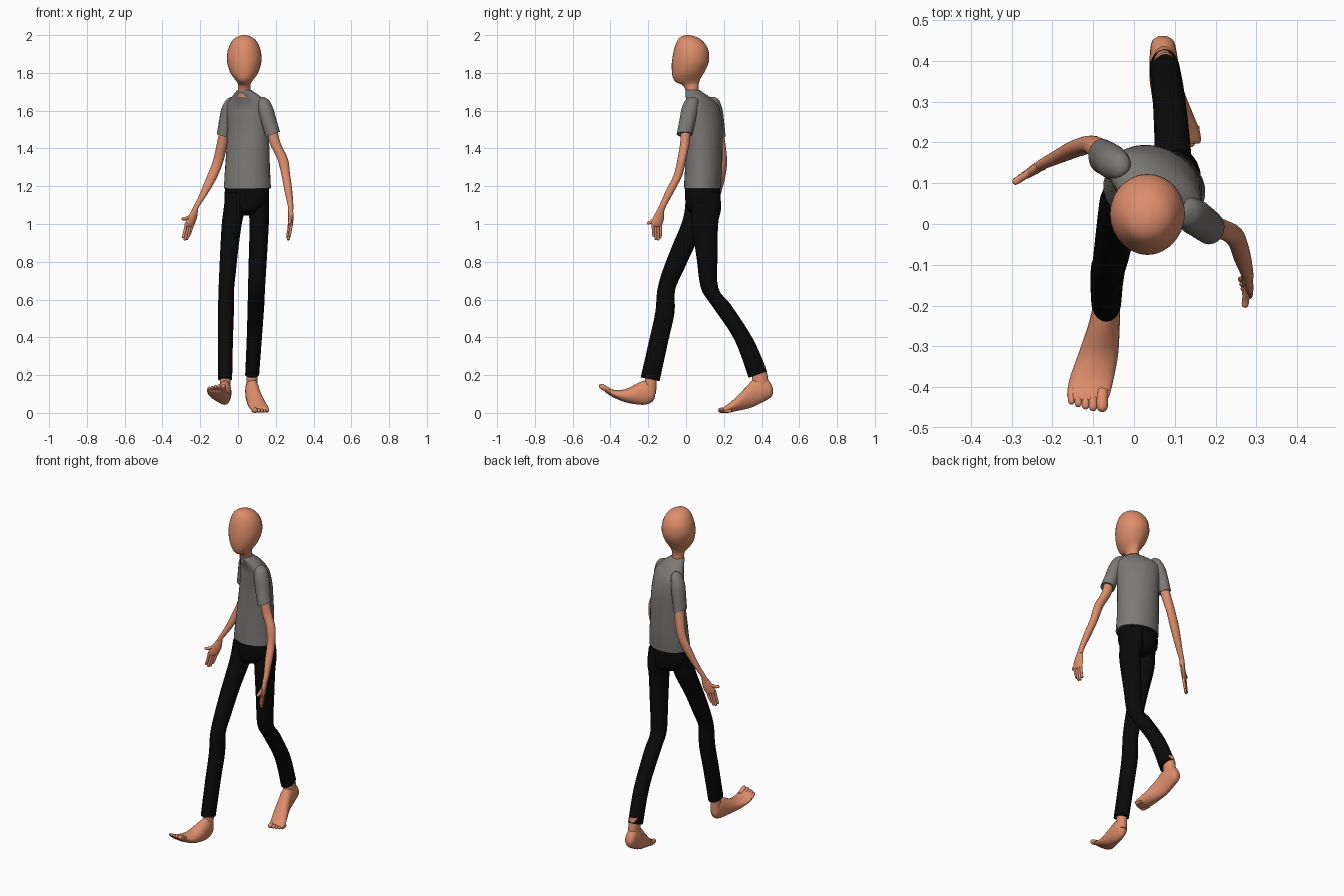
import bpy, bmesh, math
from mathutils import Vector as V


def material(name, rgb):
    m = bpy.data.materials.new(name)
    m.diffuse_color = (*rgb, 1)
    return m


SKIN = material("skin", (0.72, 0.265, 0.145))
GREY = material("grey cloth", (0.20, 0.19, 0.18))
BLACK = material("black cloth", (0.003, 0.003, 0.003))


def flat(x, y, z, rx, ry, rot=0, sx=0, sy=0):
    """Elliptical slice across z, turned by rot degrees, with optional slopes."""
    c, s = math.cos(math.radians(rot)), math.sin(math.radians(rot))
    u, v = V((rx * c, rx * s, 0)), V((-ry * s, ry * c, 0))
    for a in (u, v):
        a.z = sx * a.x + sy * a.y
    return V((x, y, z)), u, v


def upright(x, y, bottom, top, hw):
    """Elliptical slice across y, used for the feet."""
    return V((x, y, (bottom + top) / 2)), V((hw, 0, 0)), V((0, 0, (top - bottom) / 2))


def digit(points, r):
    """Round-ended tube slices through a few points, for fingers and toes."""
    pts = [V(p) for p in points]
    d = (pts[-1] - pts[0]).normalized()
    u = d.orthogonal().normalized()
    v = d.cross(u)
    tip = pts[-1]
    out = [(p, u * r, v * r) for p in pts[:-1]]
    for back, k in ((r, 0.95), (r * 0.35, 0.7), (0, 0.15)):
        out.append((tip - d * back, u * r * k, v * r * k))
    return out


def spline(a, b, c, d, t):
    return 0.5 * (2 * b + (c - a) * t + (2 * a - 5 * b + 4 * c - d) * t * t
                  + (3 * b - a - 3 * c + d) * t ** 3)


def build(name, mat, lofts, sides=20, steps=4):
    """Skin each list of slices smoothly and collect them in one object."""
    bm = bmesh.new()
    for rings in lofts:
        n = len(rings)
        dense = []
        for i in range(n - 1):
            q = [rings[max(0, min(n - 1, i + k))] for k in (-1, 0, 1, 2)]
            for s in range(steps):
                dense.append([spline(*(r[j] for r in q), s / steps) for j in range(3)])
        dense.append(rings[-1])
        loops = []
        for c, u, v in dense:
            angles = [2 * math.pi * k / sides for k in range(sides)]
            loops.append([bm.verts.new(c + u * math.cos(a) + v * math.sin(a)) for a in angles])
        for lo, hi in zip(loops, loops[1:]):
            for k in range(sides):
                j = (k + 1) % sides
                bm.faces.new((lo[k], lo[j], hi[j], hi[k]))
        bm.faces.new(loops[0][::-1])
        bm.faces.new(loops[-1])
    bmesh.ops.recalc_face_normals(bm, faces=bm.faces)
    me = bpy.data.meshes.new(name)
    bm.to_mesh(me)
    bm.free()
    me.materials.append(mat)
    ob = bpy.data.objects.new(name, me)
    bpy.context.collection.objects.link(ob)
    bpy.ops.object.select_all(action='DESELECT')
    ob.select_set(True)
    bpy.context.view_layer.objects.active = ob
    bpy.ops.object.shade_smooth_by_angle(angle=math.radians(50))
    return ob


# Head and neck: height, front y, back y, half width
profile = [(2.0, 0.0, 0.02, 0.008), (1.992, -0.025, 0.05, 0.035), (1.972, -0.045, 0.085, 0.062),
           (1.93, -0.062, 0.115, 0.084), (1.88, -0.072, 0.123, 0.092), (1.84, -0.076, 0.115, 0.087),
           (1.80, -0.074, 0.095, 0.073), (1.77, -0.068, 0.077, 0.053), (1.75, -0.052, 0.07, 0.038),
           (1.735, -0.018, 0.066, 0.032), (1.70, 0.0, 0.066, 0.034), (1.67, 0.005, 0.075, 0.038)]
build("head_and_neck", SKIN,
      [[flat(0.033, (f + b) / 2, z, w, (b - f) / 2) for z, f, b, w in profile]], sides=28)

# Shirt body, twisting towards the shoulders
build("shirt_body", GREY, [[
    flat(0.05, 0.086, 1.188, 0.126, 0.097, -8),
    flat(0.05, 0.092, 1.28, 0.121, 0.097, -14),
    flat(0.052, 0.096, 1.38, 0.118, 0.093, -22),
    flat(0.054, 0.099, 1.50, 0.118, 0.086, -30),
    flat(0.052, 0.094, 1.58, 0.124, 0.077, -31),
    flat(0.050, 0.085, 1.63, 0.122, 0.066, -31),
    flat(0.045, 0.062, 1.672, 0.085, 0.054, -31),
    flat(0.037, 0.042, 1.698, 0.052, 0.044, -25),
    flat(0.034, 0.035, 1.71, 0.036, 0.037, -20)]], sides=28)

# Sleeves
build("left_sleeve", GREY, [[
    flat(0.125, 0.035, 1.672, 0.012, 0.012),
    flat(0.132, 0.03, 1.655, 0.032, 0.034),
    flat(0.145, 0.02, 1.61, 0.042, 0.044),
    flat(0.162, 0.008, 1.55, 0.042, 0.043),
    flat(0.184, -0.008, 1.475, 0.038, 0.042, 0, 0.35, 0)]])
build("right_sleeve", GREY, [[
    flat(-0.03, 0.14, 1.672, 0.012, 0.012),
    flat(-0.036, 0.143, 1.655, 0.028, 0.032),
    flat(-0.05, 0.15, 1.61, 0.038, 0.042),
    flat(-0.062, 0.158, 1.55, 0.038, 0.043),
    flat(-0.078, 0.166, 1.465, 0.034, 0.043, 0, -0.3, 0)]])

# Arms down to the wrist
build("left_arm", SKIN, [[
    flat(0.176, 0.0, 1.52, 0.027, 0.026),
    flat(0.196, -0.006, 1.43, 0.029, 0.025),
    flat(0.236, -0.022, 1.345, 0.028, 0.023),
    flat(0.253, -0.042, 1.26, 0.023, 0.023),
    flat(0.266, -0.082, 1.18, 0.021, 0.023),
    flat(0.278, -0.122, 1.10, 0.015, 0.019),
    flat(0.278, -0.135, 1.07, 0.014, 0.02)]])
build("right_arm", SKIN, [[
    flat(-0.07, 0.166, 1.51, 0.026, 0.028),
    flat(-0.085, 0.182, 1.42, 0.028, 0.027),
    flat(-0.106, 0.195, 1.33, 0.028, 0.022),
    flat(-0.14, 0.186, 1.245, 0.028, 0.021),
    flat(-0.184, 0.166, 1.155, 0.02, 0.017),
    flat(-0.222, 0.148, 1.09, 0.015, 0.013),
    flat(-0.23, 0.142, 1.065, 0.017, 0.012)]])


def hand(name, wrist, palm, tip, rot, thumb):
    """Flat palm with four fingers and a thumb on the outward side."""
    w, p, t = V(wrist), V(palm), V(tip)
    u = V((math.cos(math.radians(rot)), math.sin(math.radians(rot)), 0))
    mid = w.lerp(p, 0.55)
    parts = [[flat(*w, 0.016, 0.012, rot), flat(*mid, 0.030, 0.013, rot),
              flat(*p, 0.030, 0.010, rot), flat(*(p - V((0, 0, 0.008))), 0.024, 0.005, rot)]]
    for k, short in zip((-1.5, -0.5, 0.5, 1.5), (0.012, 0, 0.003, 0.02)):
        base, end = p + u * k * 0.0145, t + u * k * 0.012 + V((0, 0, short))
        parts.append(digit([base + V((0, 0, 0.01)), base.lerp(end, 0.5), end], 0.0075))
    parts.append(digit([mid + V((0, 0, 0.012)), mid.lerp(V(thumb), 0.6), thumb], 0.009))
    build(name, SKIN, parts, sides=12, steps=3)


hand("left_hand", (0.279, -0.132, 1.085), (0.278, -0.155, 0.995), (0.266, -0.153, 0.912),
     -74, (0.272, -0.204, 1.0))
hand("right_hand", (-0.226, 0.145, 1.08), (-0.256, 0.127, 0.995), (-0.277, 0.117, 0.912),
     35, (-0.297, 0.1, 1.025))

# Trousers: hips, standing leg in front and trailing leg behind
build("trouser_hips", BLACK, [[
    flat(0.048, 0.088, 1.23, 0.112, 0.09, -6), flat(0.047, 0.088, 1.17, 0.118, 0.094, -6),
    flat(0.046, 0.09, 1.11, 0.115, 0.092), flat(0.044, 0.09, 1.07, 0.08, 0.08),
    flat(0.044, 0.09, 1.045, 0.03, 0.04)]], sides=28)
build("left_trouser_leg", BLACK, [[
    flat(0.1, 0.1, 1.17, 0.06, 0.08), flat(0.109, 0.107, 1.08, 0.056, 0.078),
    flat(0.112, 0.1, 1.0, 0.051, 0.07), flat(0.105, 0.111, 0.82, 0.048, 0.055),
    flat(0.098, 0.125, 0.66, 0.045, 0.046), flat(0.095, 0.187, 0.57, 0.044, 0.052),
    flat(0.086, 0.305, 0.39, 0.04, 0.05), flat(0.075, 0.38, 0.203, 0.037, 0.049, 0, 0, 0.35)]])
build("right_trouser_leg", BLACK, [[
    flat(-0.005, 0.075, 1.17, 0.06, 0.078), flat(-0.019, 0.064, 1.08, 0.057, 0.07),
    flat(-0.033, 0.042, 1.0, 0.053, 0.067), flat(-0.045, -0.015, 0.88, 0.048, 0.06),
    flat(-0.055, -0.07, 0.75, 0.044, 0.055), flat(-0.062, -0.105, 0.65, 0.041, 0.047),
    flat(-0.064, -0.112, 0.53, 0.042, 0.051), flat(-0.067, -0.145, 0.38, 0.04, 0.051),
    flat(-0.068, -0.19, 0.178, 0.037, 0.05, 0, 0, -0.2)]])


def toes(inner, outer, reach):
    """Five toes from the big one at inner to the small one at outer."""
    parts = []
    for k, (r, length) in enumerate(((0.0145, 1), (0.0105, 1), (0.0095, 0.92), (0.009, 0.8), (0.0085, 0.65))):
        base = V(inner).lerp(V(outer), (0, 0.29, 0.53, 0.76, 0.98)[k])
        end = base + V(reach) * length
        parts.append(digit([base - V(reach) * 0.5, base.lerp(end, 0.4), end], r))
    return parts


# Feet with ankles: x, y, sole, instep, half width
build("left_foot", SKIN, [[
    upright(0.07, 0.461, 0.104, 0.125, 0.01), upright(0.071, 0.45, 0.083, 0.155, 0.026),
    upright(0.072, 0.42, 0.064, 0.185, 0.033), upright(0.076, 0.36, 0.034, 0.178, 0.038),
    upright(0.084, 0.32, 0.021, 0.14, 0.041), upright(0.098, 0.27, 0.01, 0.088, 0.047),
    upright(0.112, 0.23, 0.003, 0.052, 0.049), upright(0.118, 0.205, 0.002, 0.034, 0.046),
    upright(0.118, 0.197, 0.006, 0.026, 0.042)],
    [flat(0.075, 0.385, 0.25, 0.028, 0.036), flat(0.074, 0.392, 0.19, 0.03, 0.042),
     flat(0.075, 0.4, 0.11, 0.03, 0.045)]]
    + toes((0.088, 0.206, 0.0145), (0.155, 0.222, 0.0105), (0.004, -0.036, -0.001)))
build("right_foot", SKIN, [[
    upright(-0.068, -0.164, 0.085, 0.115, 0.01), upright(-0.068, -0.177, 0.06, 0.15, 0.027),
    upright(-0.069, -0.21, 0.045, 0.172, 0.034), upright(-0.074, -0.25, 0.044, 0.16, 0.039),
    upright(-0.088, -0.32, 0.056, 0.126, 0.049), upright(-0.104, -0.38, 0.08, 0.122, 0.054),
    upright(-0.112, -0.42, 0.104, 0.136, 0.052), upright(-0.113, -0.432, 0.116, 0.138, 0.046)],
    [flat(-0.068, -0.175, 0.24, 0.027, 0.03), flat(-0.068, -0.186, 0.18, 0.028, 0.031),
     flat(-0.069, -0.19, 0.1, 0.029, 0.032)]]
    + toes((-0.078, -0.426, 0.128), (-0.155, -0.42, 0.122), (0, -0.034, 0.02)))
